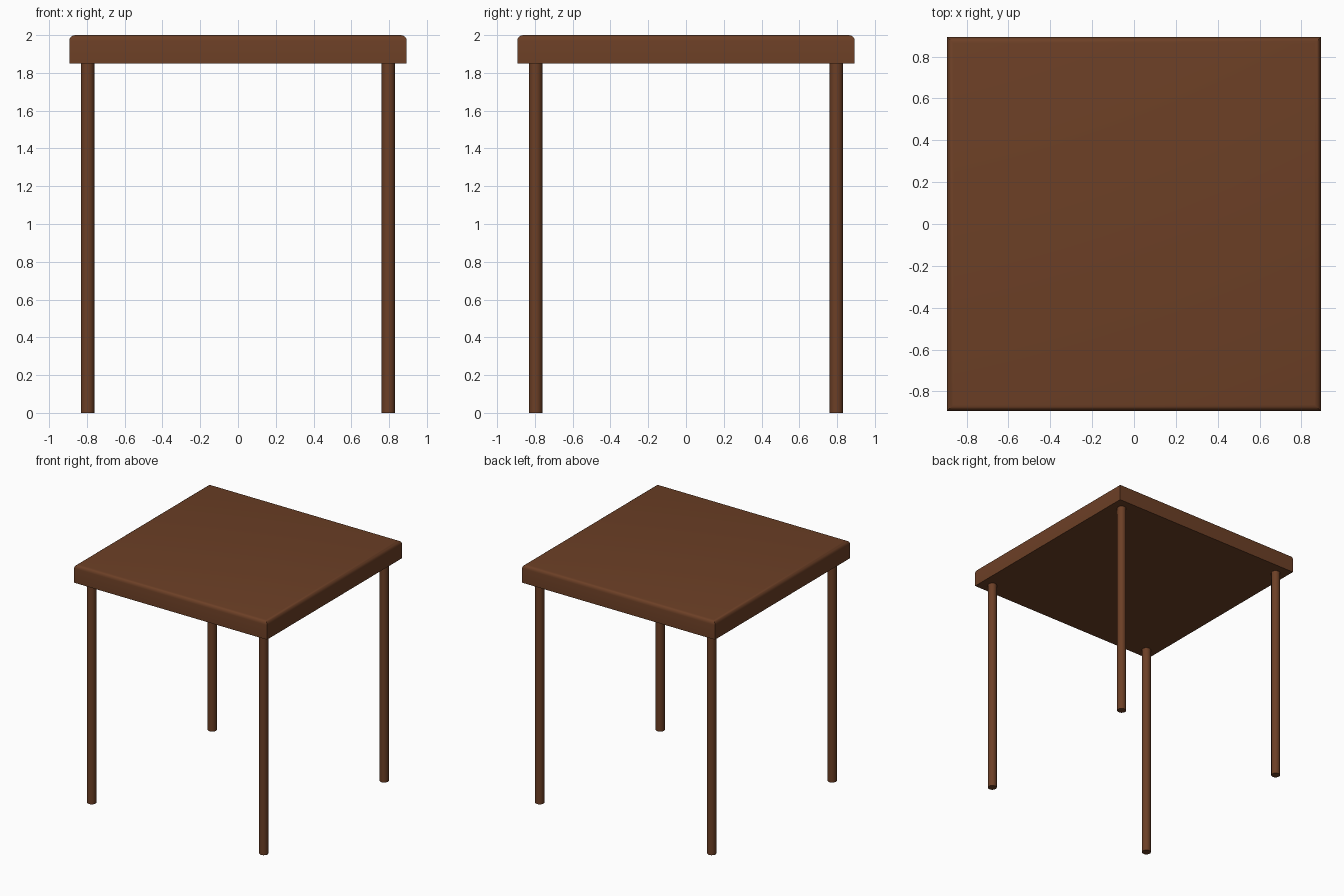
import bpy, bmesh

if "Cube" in bpy.data.objects:
    bpy.data.objects.remove(bpy.data.objects["Cube"])

wood = bpy.data.materials.new("dark brown wood")
wood.diffuse_color = (0.15, 0.05, 0.019, 1)
wood.use_nodes = True
wood.node_tree.nodes["Principled BSDF"].inputs["Base Color"].default_value = wood.diffuse_color

HALF, BOTTOM, TOP = 0.893, 1.85, 2.0


def add_object(name, bm):
    mesh = bpy.data.meshes.new(name)
    bm.to_mesh(mesh)
    bm.free()
    mesh.materials.append(wood)
    obj = bpy.data.objects.new(name, mesh)
    bpy.context.collection.objects.link(obj)
    bpy.context.view_layer.objects.active = obj
    bpy.ops.object.select_all(action='DESELECT')
    obj.select_set(True)
    bpy.ops.object.shade_smooth_by_angle(angle=0.6)
    return obj


# Tabletop: slab with rounded upper rim and square vertical corners
bm = bmesh.new()
bmesh.ops.create_cube(bm, size=1)
for v in bm.verts:
    v.co.x *= 2 * HALF
    v.co.y *= 2 * HALF
    v.co.z = TOP if v.co.z > 0 else BOTTOM
rim = [e for e in bm.edges if all(v.co.z > TOP - 0.001 for v in e.verts)]
bmesh.ops.bevel(bm, geom=rim, offset=0.03, offset_type='OFFSET', segments=4,
                profile=0.5, affect='EDGES')
add_object("tabletop", bm)

# Four slim round legs
for side, x in (("left", -1), ("right", 1)):
    for end, y in (("front", -1), ("back", 1)):
        bm = bmesh.new()
        bmesh.ops.create_cone(bm, cap_ends=True, segments=24,
                              radius1=0.035, radius2=0.035, depth=BOTTOM)
        bmesh.ops.translate(bm, verts=bm.verts,
                            vec=(x * 0.796, y * 0.796, BOTTOM / 2))
        add_object(f"{end}_{side}_leg", bm)
